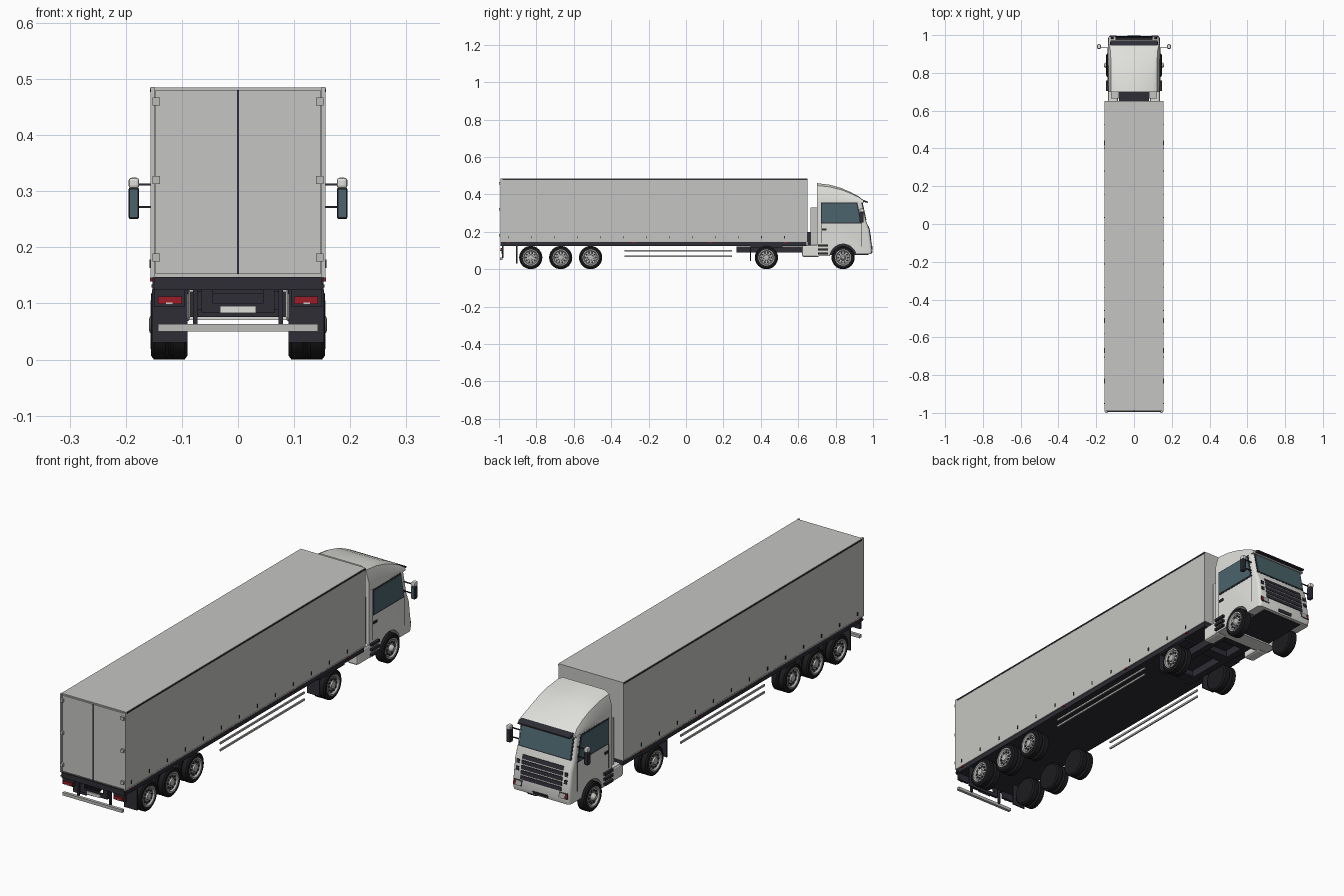
import bpy, bmesh, math

cube = bpy.data.objects.get("Cube")
if cube:
    bpy.data.objects.remove(cube, do_unlink=True)


def material(name, r, g, b):
    m = bpy.data.materials.new(name)
    m.use_nodes = True
    m.diffuse_color = (r, g, b, 1)
    bsdf = next(n for n in m.node_tree.nodes if n.type == 'BSDF_PRINCIPLED')
    bsdf.inputs["Base Color"].default_value = (r, g, b, 1)
    return m


GREY = material("trailer grey", .56, .56, .54)
WHITE = material("cab white", .74, .74, .71)
RUBBER = material("tyre black", .012, .012, .014)
DARK = material("chassis dark", .026, .026, .036)
GLASS = material("window teal", .07, .13, .15)
RED = material("lamp red", .32, .012, .02)
METAL = material("rim metal", .5, .5, .48)
SIDES = (("left", 1), ("right", -1))
smooth = []


def finish(name, bm, mat):
    bmesh.ops.recalc_face_normals(bm, faces=bm.faces)
    me = bpy.data.meshes.new(name)
    bm.to_mesh(me)
    bm.free()
    me.materials.append(mat)
    ob = bpy.data.objects.new(name, me)
    bpy.context.collection.objects.link(ob)
    return ob


def loft(name, rings, mat, closed=False):
    """Skin a list of equal rings; cap the ends unless the list closes."""
    bm = bmesh.new()
    vs = [[bm.verts.new(p) for p in ring] for ring in rings]
    n = len(vs[0])
    for i in range(len(vs) if closed else len(vs) - 1):
        a, b = vs[i], vs[(i + 1) % len(vs)]
        for j in range(n):
            k = (j + 1) % n
            bm.faces.new((a[j], a[k], b[k], b[j]))
    if not closed:
        bm.faces.new(vs[0])
        bm.faces.new(vs[-1])
    return finish(name, bm, mat)


def prism(name, pts, x0, x1, mat):
    """Extrude a (y, z) outline across x."""
    return loft(name, [[(x, y, z) for y, z in pts] for x in (x0, x1)], mat)


def box(name, x, y, z, mat, bevel=0):
    ob = prism(name, [(y[0], z[0]), (y[1], z[0]), (y[1], z[1]), (y[0], z[1])], x[0], x[1], mat)
    if bevel:
        mod = ob.modifiers.new("bevel", 'BEVEL')
        mod.width, mod.segments = bevel, 2
    return ob


def pair(name, x, y, z, mat, bevel=0):
    for side, s in SIDES:
        box(f"{side}_{name}", sorted((s * x[0], s * x[1])), y, z, mat, bevel)


def lathe(name, profile, y, z, s, mat, n=32):
    """Turn an (x, radius) profile about an axis along x."""
    turn = [2 * math.pi * i / n for i in range(n)]
    ob = loft(name, [[(s * x, y + r * math.cos(a), z + r * math.sin(a)) for a in turn]
                     for x, r in profile], mat)
    smooth.append(ob)
    return ob


# Wheels
R = .062


def tyre(name, x0, x1, y, s):
    lathe(name, [(x0, .04), (x0, .055), (x0 + .005, R), (x1 - .005, R), (x1, .055),
                 (x1, .043), (x1 - .008, .041)], y, R, s, RUBBER)


def wheel(name, y, s, steer=False):
    out = .147 if steer else .155
    if steer:
        tyre(name + "_tyre", .106, out, y, s)
    else:
        tyre(name + "_inner_tyre", .09, .121, y, s)
        tyre(name + "_outer_tyre", .124, out, y, s)
    lathe(name + "_rim", [(out - .012, .043), (out + .001, .043), (out + .001, .038),
                          (out - .006, .034), (out - .005, .018)], y, R, s, METAL)
    lathe(name + "_hub", [(out - .01, .017), (out + .002, .015),
                          (out + (.012 if steer else .004), .008)], y, R, s, METAL, 16)
    for i in range(10):
        a = math.tau * i / 10
        lathe(f"{name}_hole_{i}", [(out - .008, .0055), (out - .003, .0055)],
              y + .026 * math.cos(a), R + .026 * math.sin(a), s, DARK, 8)


AXLES = (-.83, -.67, -.51)
for side, s in SIDES:
    for i, y in enumerate(AXLES):
        wheel(f"{side}_trailer_wheel_{i}", y, s)
    wheel(f"{side}_drive_wheel", .43, s)
    wheel(f"{side}_steer_wheel", .84, s, True)

# Trailer body, deck and rear doors
box("trailer_body", (-.155, .155), (-.985, .65), (.146, .485), GREY)
box("trailer_deck", (-.152, .152), (-.985, .645), (.124, .146), DARK)
pair("roof_rail", (.154, .1565), (-.98, .65), (.477, .483), DARK)
pair("deck_rail", (.15, .156), (-.98, .64), (.144, .15), METAL)
pair("rear_door", (.0015, .147), (-.99, -.985), (.152, .48), GREY)
box("door_seal", (-.002, .002), (-.992, -.985), (.152, .48), DARK)
pair("door_post", (.149, .156), (-.992, -.98), (.146, .486), GREY)
for i, z in enumerate((.182, .32, .46)):
    pair(f"door_hinge_{i}", (.139, .152), (-1, -.985), (z - .007, z + .007), METAL)
for i in range(13):
    y = -.95 + i * .123
    pair(f"curtain_latch_{i}", (.154, .1575), (y - .002, y + .002), (.163, .178), DARK)
for i, y in enumerate((-.95, -.28, .13, .53)):
    pair(f"side_marker_{i}", (.151, .157), (y - .006, y + .006), (.139, .146), RED)

# Trailer rear end
box("rear_bumper", (-.15, .15), (-.992, -.96), (.124, .147), DARK)
pair("bumper_end", (.15, .154), (-.992, -.975), (.128, .134), DARK)
pair("lamp_housing", (.095, .15), (-.985, -.975), (.094, .126), DARK)
pair("rear_lamp", (.1, .143), (-.992, -.985), (.099, .112), RED)
pair("reverse_lamp", (.117, .128), (-.994, -.985), (.098, .102), WHITE)
box("underrun_bar", (-.143, .143), (-.995, -.982), (.05, .063), METAL)
box("plate_holder", (-.065, .065), (-.985, -.975), (.083, .1), DARK)
pair("plate_bracket", (.045, .065), (-.985, -.975), (.1, .126), DARK)
box("number_plate", (-.032, .032), (-.99, -.985), (.083, .095), WHITE)
pair("mud_flap", (.09, .153), (-.908, -.902), (.03, .125), DARK)
pair("bumper_stay", (.072, .08), (-.985, -.975), (.06, .125), DARK)

# Side guard rails
for i, z in enumerate((.068, .098)):
    pair(f"guard_rail_{i}", (.142, .148), (-.33, .245), (z - .004, z + .004), METAL)

# Tractor chassis
pair("chassis_beam", (.05, .08), (.27, .72), (.088, .122), DARK)
for i, y in enumerate((.28, .5, .64)):
    box(f"cross_member_{i}", (-.08, .08), (y, y + .05), (.092, .118), DARK)
pair("drive_mudguard", (.088, .15), (.345, .515), (.117, .125), DARK)
pair("drive_flap", (.09, .15), (.342, .347), (.045, .122), DARK)
pair("fuel_tank", (.085, .137), (.62, .715), (.066, .13), WHITE, .01)
box("gearbox", (-.08, .08), (.65, .7), (.1, .2), DARK)
pair("cab_back_panel", (.08, .122), (.665, .705), (.12, .33), GREY)
box("cab_underbody", (-.098, .098), (.69, .975), (.076, .2), DARK)
for i, z in enumerate((.078, .1, .122)):
    pair(f"step_{i}", (.13, .148), (.705, .76), (z, z + .01), DARK)

# Cab shell with wheel arches and rounded front corners
FRONT = [(.99, .08), (.996, .1), (.98, .214), (.963, .257), (.94, .362)]
arch = [(.84 + .071 * math.cos(math.radians(a)), .063 + .071 * math.sin(math.radians(a)))
        for a in range(174, 12, -10)]
cab = prism("cab_shell", [(.7, .07)] + arch + FRONT + [(.7, .362)], -.137, .137, WHITE)
bm = bmesh.new()
bm.from_mesh(cab.data)
corners = [e for e in bm.edges
           if min(v.co.y for v in e.verts) > .935 and min(v.co.z for v in e.verts) > .079
           and abs(e.verts[0].co.x - e.verts[1].co.x) < .01]
bmesh.ops.bevel(bm, geom=corners, offset=.014, segments=3, affect='EDGES', profile=.5)
bm.to_mesh(cab.data)
bm.free()
smooth.append(cab)

# Roof air deflector
rings = []
for y, z, w in ((.7, .46, .112), (.77, .451, .112), (.83, .434, .112), (.88, .412, .113),
                (.925, .388, .116), (.95, .368, .122)):
    h = z - .355
    half = [(.137, .355), (.136, .355 + h * .4), (w + .01, z - h * .12), (w - .012, z)]
    rings.append([(x, y, zz) for x, zz in half] + [(-x, y, zz) for x, zz in reversed(half)])
smooth.append(loft("roof_deflector", rings, WHITE))


def front_y(z):
    for (y0, z0), (y1, z1) in zip(FRONT, FRONT[1:]):
        if z <= z1:
            return y0 + (y1 - y0) * (z - z0) / (z1 - z0)
    return FRONT[-1][0]


def front_plate(name, x0, x1, z0, z1, mat, t=.003):
    a, b = front_y(z0), front_y(z1)
    prism(name, [(a - .003, z0), (a + t, z0), (b + t, z1), (b - .003, z1)], x0, x1, mat)


# Cab front
front_plate("windscreen_frame", -.126, .126, .258, .36, DARK, .001)
front_plate("windscreen", -.121, .121, .263, .354, GLASS)
prism("sun_visor", [(.945, .36), (.972, .355), (.972, .361), (.945, .372)], -.125, .125, DARK)
for i, z in enumerate((.132, .153, .174, .195, .216)):
    front_plate(f"grille_slot_{i}", -.098, .098, z, z + .016, DARK, .0025)
front_plate("front_plate_recess", -.035, .035, .086, .098, DARK)
for side, s in SIDES:
    def side_plate(name, x0, x1, z0, z1, mat, t=.003):
        front_plate(f"{side}_{name}", *sorted((s * x0, s * x1)), z0, z1, mat, t)
    side_plate("headlamp_frame", .088, .13, .103, .128, DARK, .001)
    side_plate("headlamp", .092, .118, .106, .125, METAL)
    side_plate("indicator", .12, .128, .106, .125, RED)
    for i, z in enumerate((.165, .195)):
        side_plate(f"corner_vent_{i}", .108, .122, z, z + .016, DARK)

# Cab sides: windows, doors, mirrors
    def skin(name, pts, t, mat):
        prism(f"{side}_{name}", pts, s * .135, s * (.137 + t), mat)
    skin("window_frame", [(.722, .244), (.94, .244), (.916, .357), (.722, .357)], .001, DARK)
    skin("side_window", [(.728, .25), (.932, .25), (.911, .352), (.728, .352)], .003, GLASS)
    skin("door_handle", [(.728, .208), (.752, .208), (.752, .218), (.728, .218)], .004, DARK)
    skin("door_seam", [(.722, .14), (.724, .14), (.724, .244), (.722, .244)], .001, DARK)
    skin("front_seam", [(.938, .12), (.94, .12), (.94, .244), (.938, .244)], .001, DARK)
    mx = sorted((s * .176, s * .195))
    box(f"{side}_mirror_shell", mx, (.93, .95), (.25, .307), DARK, .004)
    box(f"{side}_mirror_cap", mx, (.928, .952), (.305, .324), WHITE, .005)
    box(f"{side}_mirror_glass", (mx[0] + .002, mx[1] - .002), (.927, .931), (.253, .304), GLASS)
    for i, z in enumerate((.27, .31)):
        box(f"{side}_mirror_arm_{i}", sorted((s * .13, s * .18)), (.934, .938),
            (z, z + .004), DARK)

# Smooth shading on the rounded parts
bpy.ops.object.select_all(action='DESELECT')
for ob in smooth:
    ob.select_set(True)
bpy.context.view_layer.objects.active = smooth[0]
bpy.ops.object.shade_smooth_by_angle(angle=math.radians(35))
